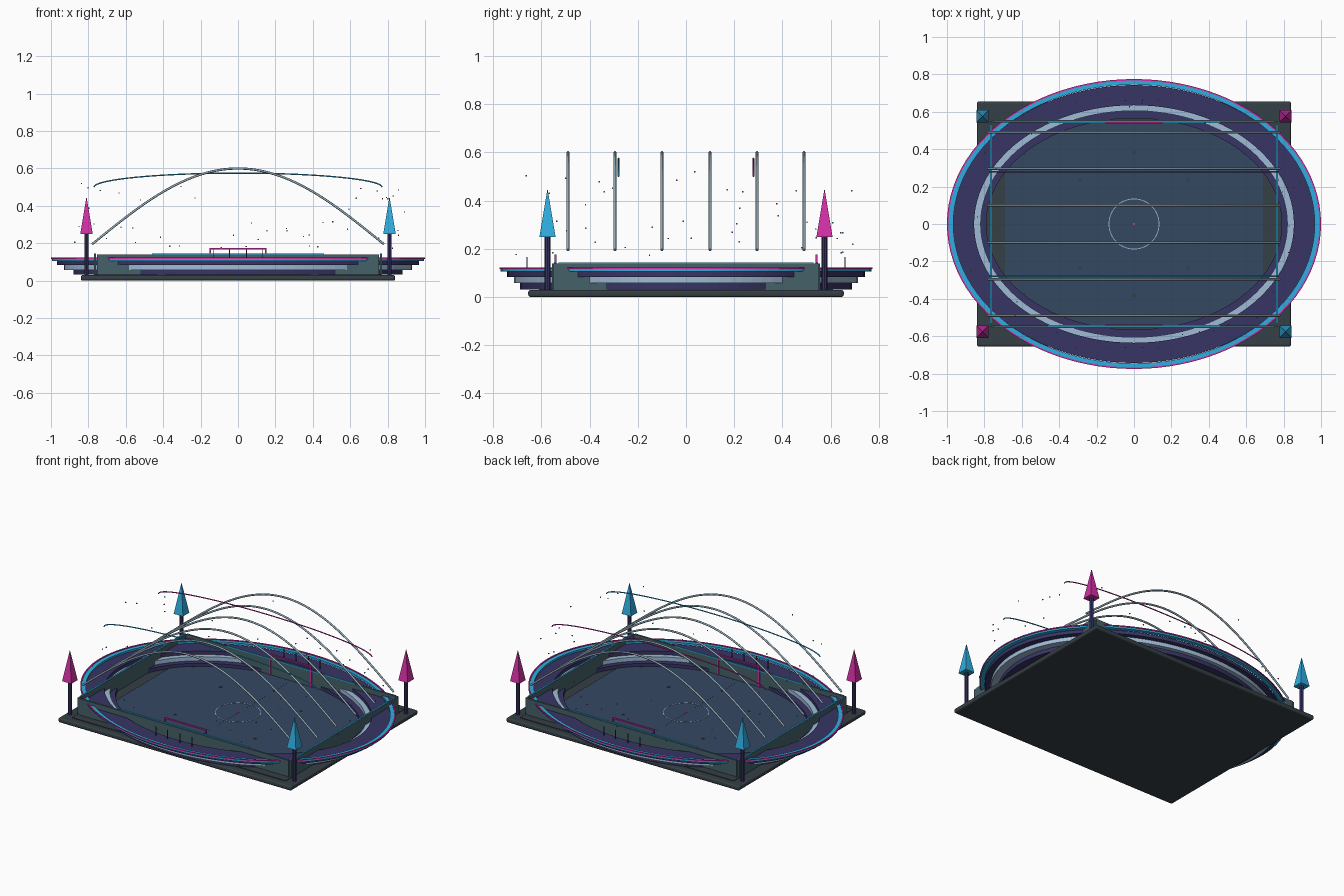
import bpy, bmesh, math, random
from mathutils import Matrix

if "Cube" in bpy.data.objects:
    bpy.data.objects.remove(bpy.data.objects["Cube"])

random.seed(4)


def mat(name, r, g, b):
    m = bpy.data.materials.new(name)
    m.diffuse_color = (r, g, b, 1)
    m.use_nodes = True
    m.node_tree.nodes["Principled BSDF"].inputs["Base Color"].default_value = m.diffuse_color
    return m


BASE = mat("base_dark", .035, .05, .06)
FIELD = mat("field_blue", .035, .065, .12)
WALL = mat("wall_teal", .06, .12, .14)
PURPLE = mat("stand_purple", .04, .035, .13)
LIGHT = mat("stand_light", .35, .5, .68)
CYAN = mat("cyan", .03, .42, .75)
PINK = mat("magenta", .65, .03, .38)
STEEL = mat("arch_steel", .3, .42, .5)


def finish(name, bm, material):
    bmesh.ops.recalc_face_normals(bm, faces=bm.faces)
    me = bpy.data.meshes.new(name)
    bm.to_mesh(me)
    bm.free()
    me.materials.append(material)
    ob = bpy.data.objects.new(name, me)
    bpy.context.collection.objects.link(ob)
    return ob


def box(name, x0, x1, y0, y1, z0, z1, material, bevel=0):
    bm = bmesh.new()
    bmesh.ops.create_cube(bm, size=1)
    for v in bm.verts:
        v.co = ((x0 + x1) / 2 + v.co.x * (x1 - x0),
                (y0 + y1) / 2 + v.co.y * (y1 - y0),
                (z0 + z1) / 2 + v.co.z * (z1 - z0))
    ob = finish(name, bm, material)
    if bevel:
        mod = ob.modifiers.new("bevel", 'BEVEL')
        mod.width, mod.segments = bevel, 3
    return ob


def ring(name, outer, inner, z0, z1, material, n=96):
    """Flat elliptical ring; outer and inner are (x radius, y radius)."""
    bm = bmesh.new()
    loops = []
    for (a, b), z in ((outer, z0), (outer, z1), (inner, z1), (inner, z0)):
        loops.append([bm.verts.new((a * math.cos(t), b * math.sin(t), z))
                      for t in (2 * math.pi * i / n for i in range(n))])
    for k in range(4):
        p, q = loops[k], loops[(k + 1) % 4]
        for i in range(n):
            j = (i + 1) % n
            bm.faces.new((p[i], p[j], q[j], q[i]))
    return finish(name, bm, material)


def cone(name, x, y, z0, z1, r0, r1, sides, material, turn=0):
    bm = bmesh.new()
    bmesh.ops.create_cone(bm, cap_ends=True, segments=sides, radius1=r0,
                          radius2=r1, depth=z1 - z0,
                          matrix=Matrix.Translation((x, y, (z0 + z1) / 2))
                          @ Matrix.Rotation(turn, 4, 'Z'))
    return finish(name, bm, material)


def tube(name, pts, radius, material):
    cu = bpy.data.curves.new(name, 'CURVE')
    cu.dimensions = '3D'
    cu.bevel_depth, cu.bevel_resolution = radius, 2
    cu.use_fill_caps = True
    sp = cu.splines.new('POLY')
    sp.points.add(len(pts) - 1)
    for p, co in zip(sp.points, pts):
        p.co = (*co, 1)
    cu.materials.append(material)
    ob = bpy.data.objects.new(name, cu)
    bpy.context.collection.objects.link(ob)
    return ob


# Base and playing field
box("base_slab", -.84, .84, -.655, .655, 0, .03, BASE, .01)
box("field_surround", -.77, .77, -.61, .61, .028, .034, BASE)
box("field", -.69, .69, -.55, .55, .03, .038, FIELD)
ring("centre_circle", (.136, .136), (.132, .132), .037, .0395, LIGHT)
cone("centre_spot", 0, 0, .037, .04, .006, .006, 12, PINK)
box("halfway_line", -.002, .002, -.5, .5, .037, .0385, FIELD)
for sx in (-1, 0, 1):
    for sy in (-1, 1):
        cone("floor_pad", sx * .59, sy * .38, .037, .041, .012, .012, 12, BASE)
        if sx:
            cone("floor_pad", sx * .29, sy * .235, .037, .041, .01, .01, 12, BASE)

# Perimeter walls with glowing trim
for s in (-1, 1):
    box("end_wall", -.755, .755, s * .55 - .006, s * .55 + .006, .03, .14, WALL)
    box("side_wall", s * .765 - .006, s * .765 + .006, -.55, .55, .03, .14, WALL)
    box("end_trim", -.46, .46, s * .545 - .004, s * .545 + .004, .138, .145, CYAN)
    box("side_trim", s * .765 - .005, s * .765 + .005, -.53, .53, .138, .144, CYAN)

# Stepped elliptical stands
ring("stand_tier_1", (.88, .69), (.79, .565), .032, .058, PURPLE)
ring("stand_tier_2", (.93, .715), (.82, .605), .058, .084, LIGHT)
ring("stand_tier_3", (.968, .743), (.855, .635), .084, .106, PURPLE)
ring("stand_rim", (.995, .77), (.966, .745), .106, .118, CYAN)
ring("stand_rim_edge", (1, .775), (.992, .767), .116, .123, PINK)

# Goals with net bars behind
for s in (-1, 1):
    y = s * .542
    for x in (-.148, .148):
        box("goal_post", x - .004, x + .004, y - .004, y + .004, .036, .175, PINK)
    box("goal_crossbar", -.152, .152, y - .004, y + .004, .168, .176, PINK)
    for x in (-.13, -.045, .045, .13):
        box("net_bar", x - .002, x + .002, s * .66 - .002, s * .66 + .002,
            .106, .166, PURPLE)

# Roof arches
for y in (-.49, -.295, -.1, .1, .295, .49):
    tube("roof_arch", [(.78 * i / 20, y, .195 + .405 * math.cos(math.pi * i / 40))
                       for i in range(-20, 21)], .006, STEEL)

# Thin overhead light strands
for y, m in ((-.28, CYAN), (.28, PINK)):
    tube("light_strand", [(-.77 * math.cos(math.pi * i / 40), y,
                           .5 + .075 * math.sin(math.pi * i / 40))
                          for i in range(41)], .0035, m)

# Corner pylons
for sx in (-1, 1):
    for sy in (-1, 1):
        x, y = sx * .81, sy * .575
        cone("pylon_pole", x, y, .028, .255, .012, .012, 8, PURPLE)
        cone("pylon_tip", x, y, .25, .45, .047, 0, 4,
             PINK if sx == sy else CYAN, math.pi / 4)

# Floating sparks above the stands
for i in range(50):
    t, k = random.uniform(0, 2 * math.pi), random.uniform(.8, .95)
    x, y, z = k * math.cos(t), .75 * k * math.sin(t), random.uniform(.17, .52)
    h = .003
    box("spark", x - h, x + h, y - h, y + h, z - h, z + h, (CYAN, PINK, LIGHT)[i % 3])
